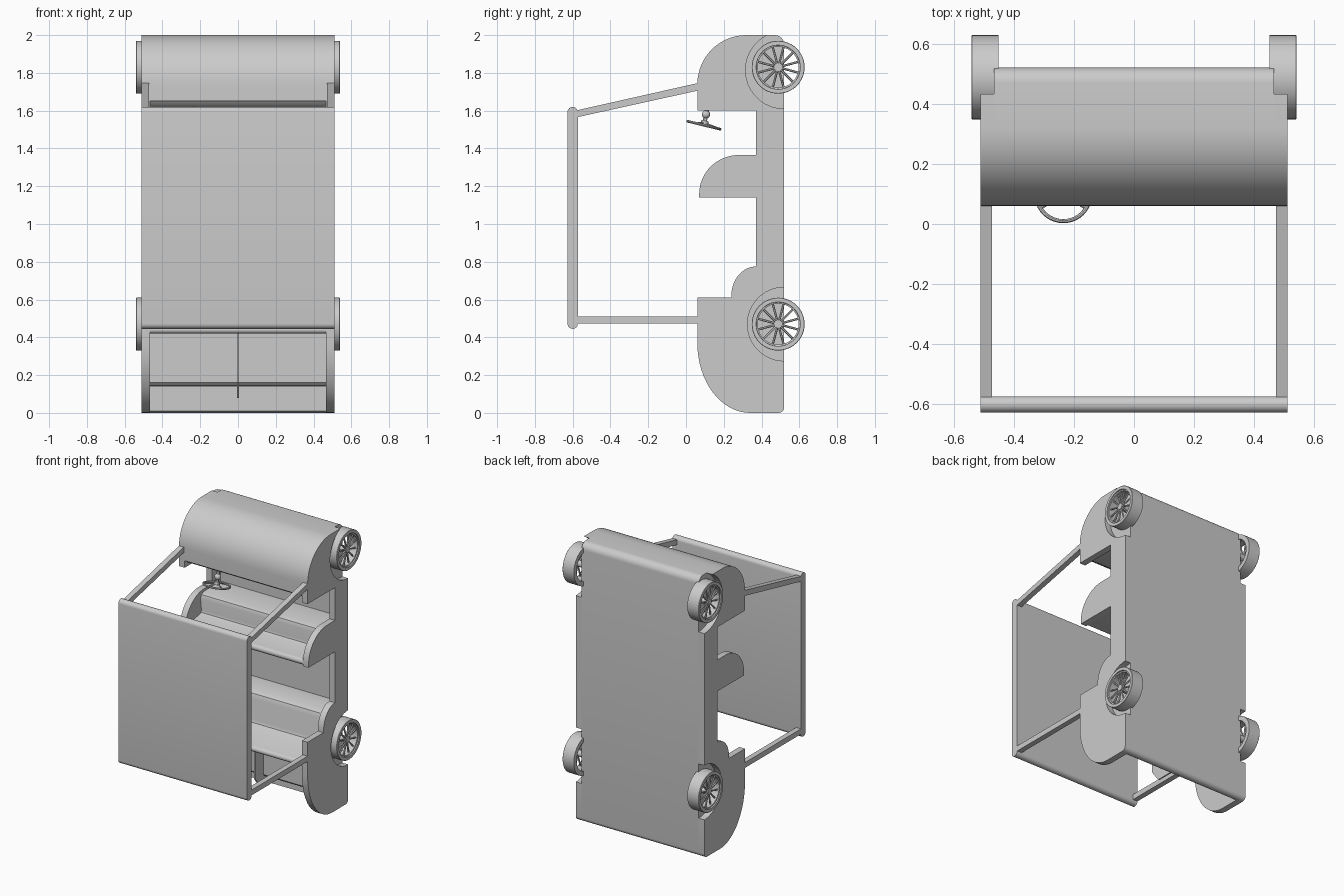
import bpy, bmesh, math
from math import cos, sin, pi, radians
from mathutils import Vector

if "Cube" in bpy.data.objects:
    bpy.data.objects.remove(bpy.data.objects["Cube"])


def arc(cy, cz, ry, rz, a0, a1, n=16):
    """Points of an elliptic arc in the (y, z) plane."""
    return [(cy + ry * cos(radians(a0 + (a1 - a0) * i / n)),
             cz + rz * sin(radians(a0 + (a1 - a0) * i / n))) for i in range(n + 1)]


def finish(name, bm, mirror=False):
    bmesh.ops.recalc_face_normals(bm, faces=bm.faces)
    me = bpy.data.meshes.new(name)
    bm.to_mesh(me)
    bm.free()
    ob = bpy.data.objects.new(name, me)
    bpy.context.collection.objects.link(ob)
    if mirror:
        ob.modifiers.new("mirror", 'MIRROR').use_mirror_merge = False
    bpy.ops.object.select_all(action='DESELECT')
    ob.select_set(True)
    bpy.context.view_layer.objects.active = ob
    bpy.ops.object.shade_smooth_by_angle(angle=radians(30))
    return ob


def extrude(name, profile, x0, x1, mirror=False):
    """Extrude a (y, z) profile along x."""
    bm = bmesh.new()
    a = [bm.verts.new((x0, y, z)) for y, z in profile]
    b = [bm.verts.new((x1, y, z)) for y, z in profile]
    bm.faces.new(a)
    bm.faces.new(b)
    for i in range(len(a)):
        j = (i + 1) % len(a)
        bm.faces.new((a[i], a[j], b[j], b[i]))
    return finish(name, bm, mirror)


def revolve(bm, profile, origin, axis, u, n=40):
    """Revolve a closed (radius, offset) profile around an axis."""
    o, axis, u = Vector(origin), Vector(axis).normalized(), Vector(u).normalized()
    v = axis.cross(u)
    rings = [[bm.verts.new(o + axis * h + (u * cos(2 * pi * k / n) + v * sin(2 * pi * k / n)) * r)
              for r, h in profile] for k in range(n)]
    m = len(profile)
    for k in range(n):
        p, q = rings[k], rings[(k + 1) % n]
        for i in range(m):
            j = (i + 1) % m
            bm.faces.new((p[i], p[j], q[j], q[i]))


def rod(bm, p, q, r, n=10):
    """Capped round rod between two points."""
    p, q = Vector(p), Vector(q)
    d = q - p
    mat = d.to_track_quat('Z', 'Y').to_matrix().to_4x4()
    mat.translation = (p + q) / 2
    bmesh.ops.create_cone(bm, cap_ends=True, segments=n, radius1=r, radius2=r,
                          depth=d.length, matrix=mat)


W, INNER = 0.51, 0.465
FRONT_Z, REAR_Z = 1.83, 0.47
FLOOR = 0.465
hood_arc = arc(0.32, 1.74, 0.26, 0.26, 180, 90)

# side panels with armrests, hood cheeks and wheel arches
side = [(0.49, 0)]
side += arc(0.34, 0.37, 0.28, 0.37, 270, 180)
side += [(0.06, 0.61), (0.24, 0.61)]
side += arc(0.37, 0.62, 0.13, 0.155, 180, 90, 10)
side += [(0.37, 1.14), (0.07, 1.14)]
side += arc(0.28, 1.16, 0.21, 0.205, 180, 90)
side += [(0.37, 1.365), (0.37, 1.60), (0.06, 1.60)] + hood_arc
side += arc(0.52, 1.815, 0.205, 0.205, 115.5, 270)
side += arc(0.52, REAR_Z, 0.195, 0.195, 90, 270, 24)
side += arc(0.49, 0.03, 0.03, 0.03, 0, -80, 5)
extrude("side_panel", side, INNER, W, mirror=True)

# central body: trunk, rear seat, floor, front seat, dash and hood
trunk = [(0.49, 0), (FLOOR, 0.01), (FLOOR, 0.14), (0.295, 0.145), (0.28, 0.16), (0.28, 0.42)]
rear_seat = arc(0.08, 0.44, 0.02, 0.02, 270, 90, 8)
rear_seat += [(0.24, 0.51), (0.262, 0.52), (0.27, 0.54), (0.268, 0.69),
              (0.28, 0.72), (0.31, 0.737), (FLOOR, 0.74)]
front_seat = [(FLOOR, 1.14)] + arc(0.095, 1.162, 0.022, 0.022, 270, 90, 8)
front_seat += [(0.225, 1.20), (0.245, 1.21), (0.25, 1.225), (0.24, 1.31),
               (0.25, 1.335), (0.28, 1.348), (FLOOR, 1.35)]
dash = [(FLOOR, 1.605), (0.15, 1.605), (0.12, 1.612), (0.09, 1.63), (0.075, 1.65)]
dash += [(0.06, 1.65)]
hood = hood_arc + arc(0.47, 1.95, 0.05, 0.05, 90, 0, 8)
tail = arc(0.49, 0.03, 0.03, 0.03, 0, -80, 5)
extrude("body", trunk + rear_seat + front_seat + dash + hood + tail, -INNER, INNER)

# trunk divider
extrude("trunk_divider", [(0.30, 0.43), (0.19, 0.43), (0.19, 0.16), (0.25, 0.08),
                          (FLOOR, 0.08), (FLOOR, 0.15), (0.30, 0.15)], -0.005, 0.005)

# roof panel with rounded ends
extrude("roof", arc(-0.60, 1.593, 0.027, 0.027, 0, 180, 12)
        + arc(-0.60, 0.472, 0.027, 0.027, 180, 360, 12), -W, W)

# roof supports
extrude("front_support", [(0.08, 1.75), (0.08, 1.71), (-0.60, 1.56), (-0.60, 1.597)],
        0.472, W, mirror=True)
extrude("rear_support", [(0.08, 0.51), (0.08, 0.472), (-0.60, 0.472), (-0.60, 0.51)],
        0.472, W, mirror=True)

# spoked wheels
for name, z in (("front_wheel", FRONT_Z), ("rear_wheel", REAR_Z)):
    bm = bmesh.new()
    c = (0, 0.488, z)
    revolve(bm, [(0.14, 0.45), (0.14, 0.538), (0.138, 0.54), (0.117, 0.54), (0.116, 0.532),
                 (0.108, 0.53), (0.108, 0.45)], c, (1, 0, 0), (0, 1, 0), 48)
    rod(bm, (0.44, c[1], z), (0.53, c[1], z), 0.022, 20)
    for k in range(12):
        a = 2 * pi * (k + 0.5) / 12
        d = Vector((0, cos(a), sin(a)))
        start = Vector((0.52, c[1], z)) + d * 0.015
        rod(bm, start, Vector((0.515, c[1], z)) + d * 0.112, 0.006, 6)
    finish(name, bm, mirror=True)

# steering wheel and column
bm = bmesh.new()
hub = Vector((-0.235, 0.095, 1.523))
nrm = Vector((0, 0.236, 0.972)).normalized()
u = Vector((1, 0, 0))
v = nrm.cross(u)
revolve(bm, [(0.088 + 0.007 * cos(2 * pi * i / 8), 0.007 * sin(2 * pi * i / 8)) for i in range(8)],
        hub, nrm, u, 40)
centre = hub + nrm * 0.012
for a in (0, 120, 240):
    d = u * cos(radians(a + 90)) + v * sin(radians(a + 90))
    rod(bm, centre, hub + d * 0.088, 0.005, 8)
rod(bm, hub + nrm * 0.004, hub + nrm * 0.025, 0.02, 16)
rod(bm, centre, (-0.235, 0.12, 1.65), 0.011, 12)
finish("steering_wheel", bm)
bm = bmesh.new()
bmesh.ops.create_uvsphere(bm, u_segments=16, v_segments=10, radius=0.022)
bmesh.ops.translate(bm, verts=bm.verts, vec=(-0.235, 0.106, 1.58))
finish("steering_joint", bm)
